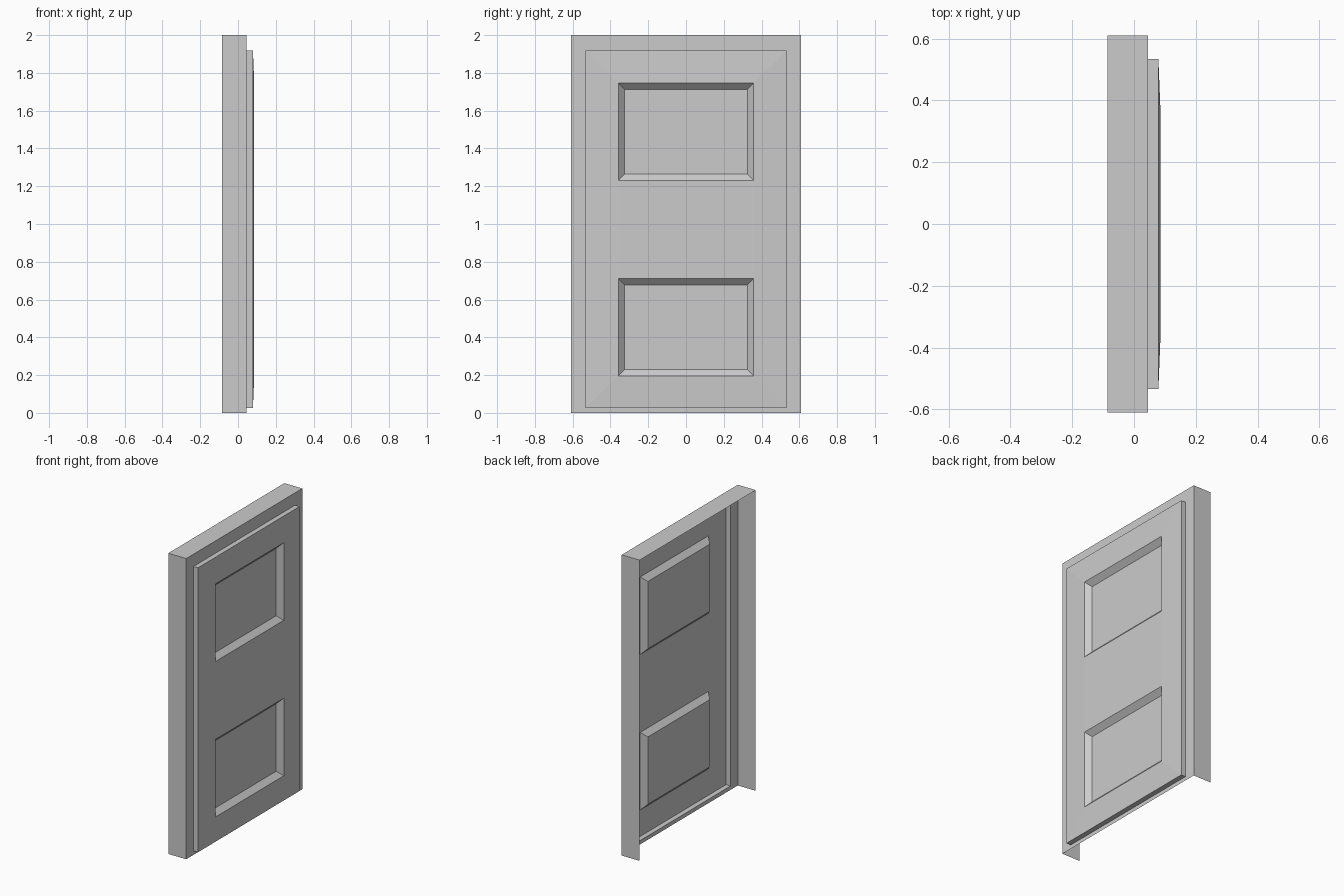
import bpy, bmesh

if "Cube" in bpy.data.objects:
    bpy.data.objects.remove(bpy.data.objects["Cube"])

X_BACK, X_FRAME, X_RIM, X_OPEN, X_PANEL = -0.086, 0.046, 0.079, 0.086, 0.053


def rect(x, y, z0, z1):
    """Corners of an upright rectangle facing +x, counter-clockwise."""
    return [(x, -y, z0), (x, y, z0), (x, y, z1), (x, -y, z1)]


def make(name, polys):
    """Build an object from polygons, welding shared corners."""
    bm = bmesh.new()
    for p in polys:
        bm.faces.new([bm.verts.new(c) for c in p])
    bmesh.ops.remove_doubles(bm, verts=bm.verts, dist=1e-5)
    mesh = bpy.data.meshes.new(name)
    bm.to_mesh(mesh)
    bm.free()
    obj = bpy.data.objects.new(name, mesh)
    bpy.context.collection.objects.link(obj)
    return obj


def ring(a, b, sides=range(4)):
    """Quads joining loop a to loop b."""
    return [[a[i], a[(i + 1) % 4], b[(i + 1) % 4], b[i]] for i in sides]


back = rect(X_BACK, 0.61, 0, 2)
front = rect(X_FRAME, 0.61, 0, 2)
rim_base = rect(X_FRAME, 0.533, 0.026, 1.918)
rim = rect(X_RIM, 0.533, 0.026, 1.918)
low = rect(X_OPEN, 0.358, 0.196, 0.712)
high = rect(X_OPEN, 0.358, 1.23, 1.746)

# Frame: open back and bottom, flat border around the door
make("door_frame", ring(back, front, (1, 2, 3)) + ring(front, rim_base))

# Door leaf: raised edge and slightly bowed face with two openings
make("door_leaf", ring(rim_base, rim) + [
    [rim[0], rim[1], low[1], low[0]],
    [low[3], low[2], high[1], high[0]],
    [high[3], high[2], rim[2], rim[3]],
    [rim[0], low[0], low[3], high[0], high[3], rim[3]],
    [rim[1], rim[2], high[2], high[1], low[2], low[1]],
])

# Recessed panels with sloped edges
for name, loop in (("lower_panel", low), ("upper_panel", high)):
    floor = rect(X_PANEL, 0.325, loop[0][2] + 0.034, loop[2][2] - 0.034)
    make(name, ring(loop, floor) + [floor])
